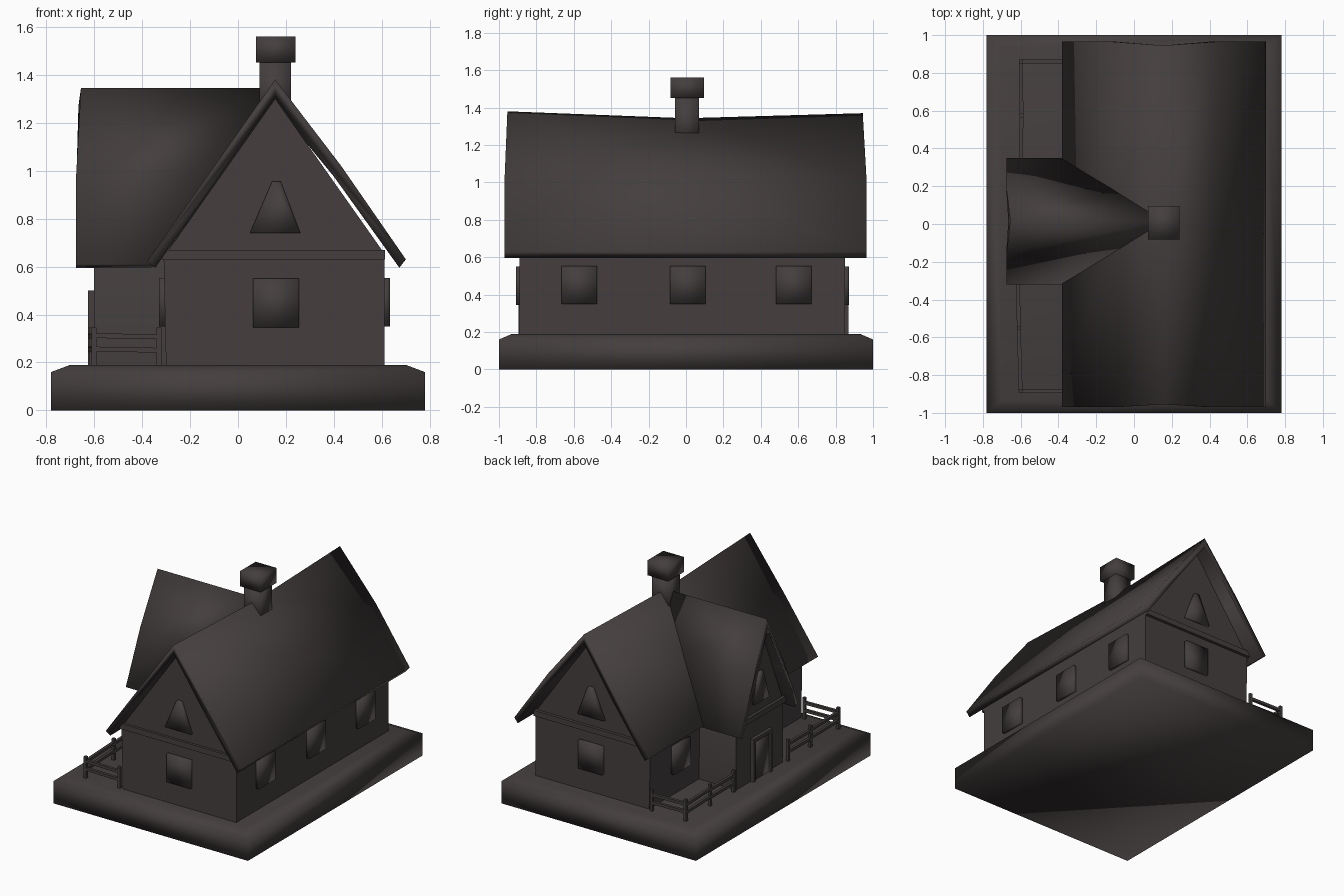
import bpy, bmesh, math
from mathutils import Vector

if "Cube" in bpy.data.objects:
    bpy.data.objects.remove(bpy.data.objects["Cube"])

mat = bpy.data.materials.new("dark_stone")
mat.diffuse_color = (0.058, 0.049, 0.048, 1)
mat.use_nodes = True
mat.node_tree.nodes["Principled BSDF"].inputs["Base Color"].default_value = mat.diffuse_color


def loft(name, rings, angle=None):
    """Closed solid through matching rings of 3D points."""
    bm = bmesh.new()
    vs = [[bm.verts.new(p) for p in r] for r in rings]
    n = len(rings[0])
    for a, b in zip(vs, vs[1:]):
        for i in range(n):
            bm.faces.new((a[i], a[(i + 1) % n], b[(i + 1) % n], b[i]))
    bm.faces.new(vs[0][::-1])
    bm.faces.new(vs[-1])
    bmesh.ops.recalc_face_normals(bm, faces=bm.faces)
    me = bpy.data.meshes.new(name)
    bm.to_mesh(me)
    bm.free()
    ob = bpy.data.objects.new(name, me)
    bpy.context.collection.objects.link(ob)
    me.materials.append(mat)
    if angle is None:
        me.shade_smooth()
    else:
        bpy.ops.object.select_all(action='DESELECT')
        ob.select_set(True)
        bpy.context.view_layer.objects.active = ob
        bpy.ops.object.shade_smooth_by_angle(angle=math.radians(angle))
    return ob


def box(name, x0, x1, y0, y1, z0, z1, angle=None):
    return loft(name, [[(x0, y0, z), (x1, y0, z), (x1, y1, z), (x0, y1, z)]
                       for z in (z0, z1)], angle)


def prism(name, pts, axis, a, b, angle=None):
    """Extrude a (side, z) profile along x or y from a to b."""
    place = (lambda s, z, t: (t, s, z)) if axis == 'x' else (lambda s, z, t: (s, t, z))
    return loft(name, [[place(s, z, t) for s, z in pts] for t in (a, b)], angle)


def bar(name, p, q, r):
    """Square bar between two points."""
    p, q = Vector(p), Vector(q)
    d = (q - p).normalized()
    u = d.cross((0, 0, 1) if abs(d.z) < 0.9 else (1, 0, 0)).normalized() * r
    v = d.cross(u).normalized() * r
    loft(name, [[c + u + v, c - u + v, c - u - v, c + u - v] for c in (p, q)], 30)


# base slab with chamfered top
loft("base", [[(-x, -y, z), (x, -y, z), (x, y, z), (-x, y, z)]
              for x, y, z in ((0.78, 1, 0), (0.78, 1, 0.16), (0.70, 0.93, 0.19))])

# walls with gables
prism("main_walls", [(-0.30, 0.185), (0.61, 0.185), (0.61, 0.655), (0.155, 1.30), (-0.31, 0.64)],
      'y', -0.89, 0.85, 30)
prism("wing_walls", [(-0.25, 0.185), (0.28, 0.185), (0.285, 0.64), (0.015, 1.28), (-0.255, 0.64)],
      'x', -0.60, 0.0, 30)

# main roof: kinked slab with a sagging ridge


def main_ring(y, ridge, tip):
    return [(-0.38, y, 0.62), (-0.112, y, (ridge + 0.62) / 2), (0.155, tip, ridge),
            (0.43, y, 1.02), (0.70, y, 0.63), (0.673, y, 0.595), (0.40, y, 0.975),
            (0.155, tip, ridge - 0.07), (-0.095, y, (ridge + 0.525) / 2), (-0.345, y, 0.595)]


loft("main_roof", [main_ring(-0.97, 1.38, -0.955), main_ring(0, 1.343, 0),
                   main_ring(0.965, 1.37, 0.945)])

# wing roof: cut back along the valleys
outer = [(-0.32, 0.61), (-0.155, 0.98), (0.015, 1.345), (0.185, 0.98), (0.35, 0.61)]
inner = [(0.315, 0.595), (0.165, 0.935), (0.015, 1.27), (-0.135, 0.935), (-0.285, 0.595)]
prof = outer + inner
loft("wing_roof", [
    [(-0.675 + 0.02 * max(0, (z - 1.2) / 0.145), y, z) for y, z in prof],
    [(-0.36 + 0.515 * (z - 0.595) / 0.75, y, z) for y, z in prof]])

# chimney
box("chimney_stack", 0.09, 0.222, -0.06, 0.07, 1.2, 1.45)
box("chimney_cap", 0.075, 0.24, -0.082, 0.095, 1.45, 1.56)

# square windows
for y in (-0.57, 0.01, 0.575):
    box("right_window", 0.60, 0.633, y - 0.095, y + 0.095, 0.35, 0.553)
for y in (-0.53, 0.51):
    box("left_window", -0.33, -0.29, y - 0.095, y + 0.095, 0.35, 0.553)

# end walls: window, gable window and beam
for end, y0, y1 in (("front", -0.908, -0.88), ("back", 0.84, 0.872)):
    box(end + "_window", 0.062, 0.255, y0, y1, 0.345, 0.55)
    prism(end + "_gable_window", [(0.05, 0.74), (0.26, 0.74), (0.178, 0.955), (0.142, 0.955)],
          'y', y0, y1)
    box(end + "_beam", -0.315, 0.612, y0, y1, 0.63, 0.67, 30)

# wing end: gable window, beam and framed door
prism("wing_gable_window", [(-0.07, 0.74), (0.10, 0.74), (0.03, 0.955), (0.0, 0.955)],
      'x', -0.62, -0.59)
box("wing_beam", -0.62, -0.59, -0.26, 0.29, 0.63, 0.67, 30)
box("door", -0.61, -0.59, -0.085, 0.10, 0.185, 0.48)
for y in (-0.10, 0.095):
    box("door_post", -0.625, -0.59, y, y + 0.022, 0.185, 0.50, 30)
box("door_lintel", -0.625, -0.59, -0.10, 0.117, 0.475, 0.50, 30)

# fences on both sides of the wing
for path in ([(-0.615, -0.29), (-0.61, -0.55), (-0.60, -0.885), (-0.33, -0.885)],
             [(-0.60, 0.31), (-0.595, 0.575), (-0.60, 0.86), (-0.33, 0.86)]):
    for x, y in path:
        bar("fence_post", (x, y, 0.18), (x, y, 0.345), 0.01)
    for (ax, ay), (bx, by) in zip(path, path[1:]):
        for z in (0.256, 0.312):
            bar("fence_rail", (ax, ay, z), (bx, by, z - 0.005), 0.01)
